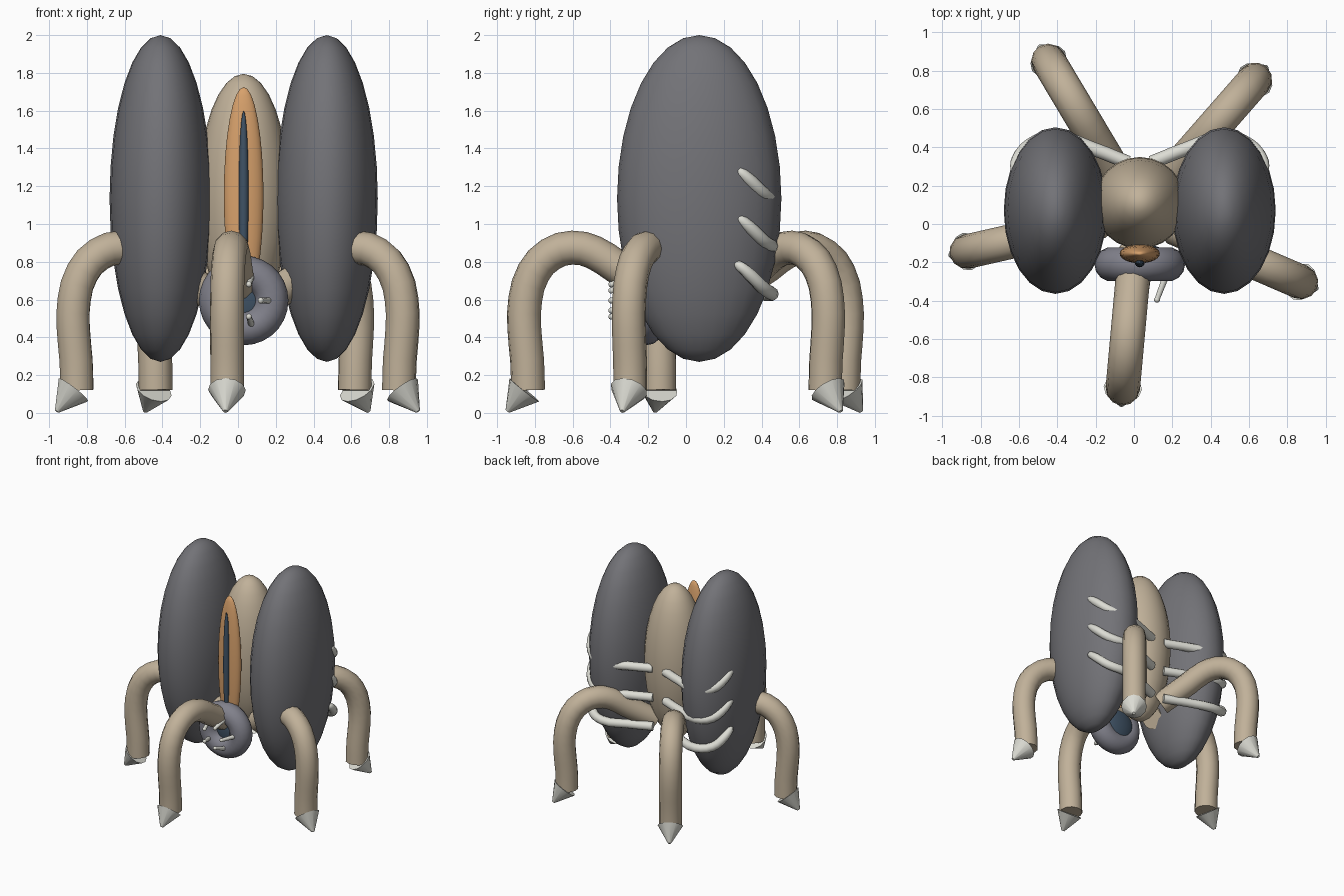
import bpy
import math
from mathutils import Vector

if "Cube" in bpy.data.objects:
    bpy.data.objects.remove(bpy.data.objects["Cube"])


def material(name, rgb):
    m = bpy.data.materials.new(name)
    m.diffuse_color = (*rgb, 1)
    m.use_nodes = True
    m.node_tree.nodes["Principled BSDF"].inputs["Base Color"].default_value = m.diffuse_color
    return m


GREY = material("slate_grey", (0.17, 0.17, 0.185))
LILAC = material("lilac_grey", (0.22, 0.22, 0.26))
TAN = material("tan_hide", (0.53, 0.44, 0.32))
ORANGE = material("amber", (0.69, 0.36, 0.15))
BLUE = material("dark_blue", (0.05, 0.085, 0.13))
BONE = material("bone_white", (0.72, 0.72, 0.66))


def finish(name, mat):
    ob = bpy.context.object
    ob.name = name
    ob.data.materials.clear()
    ob.data.materials.append(mat)
    bpy.ops.object.shade_smooth_by_angle(angle=math.radians(40))
    return ob


def ellipsoid(name, loc, radii, mat, segs=24, rings=16):
    bpy.ops.mesh.primitive_uv_sphere_add(segments=segs, ring_count=rings, radius=1, location=loc)
    bpy.context.object.scale = radii
    bpy.ops.object.transform_apply(location=False, rotation=False, scale=True)
    return finish(name, mat)


def tube(name, pts, radius, mat, taper=None, res=3, bevel=3):
    cu = bpy.data.curves.new(name, 'CURVE')
    cu.dimensions = '3D'
    cu.bevel_depth = radius
    cu.bevel_resolution = bevel
    cu.resolution_u = res
    cu.use_fill_caps = True
    sp = cu.splines.new('BEZIER')
    sp.bezier_points.add(len(pts) - 1)
    for i, (bp, p) in enumerate(zip(sp.bezier_points, pts)):
        bp.co = p
        bp.handle_left_type = bp.handle_right_type = 'AUTO'
        bp.radius = taper[i] if taper else 1
    ob = bpy.data.objects.new(name, cu)
    bpy.context.collection.objects.link(ob)
    bpy.ops.object.select_all(action='DESELECT')
    ob.select_set(True)
    bpy.context.view_layer.objects.active = ob
    bpy.ops.object.convert(target='MESH')
    return finish(name, mat)


def cone(name, base, tip, r1, r2, mat, segs):
    base, tip = Vector(base), Vector(tip)
    axis = tip - base
    bpy.ops.mesh.primitive_cone_add(vertices=segs, radius1=r1, radius2=r2, depth=axis.length,
                                    location=(base + tip) / 2,
                                    rotation=axis.to_track_quat('Z', 'Y').to_euler())
    return finish(name, mat)


CX = 0.03

# Body and the two tall side shells
ellipsoid("body", (CX, 0.11, 1.15), (0.24, 0.24, 0.645), TAN)
for side, label in ((-1, "left"), (1, "right")):
    ellipsoid(label + "_shell", (CX + side * 0.44, 0.07, 1.135), (0.27, 0.435, 0.865), GREY)

# Slit eye on the front
ellipsoid("eye", (CX, -0.155, 1.15), (0.105, 0.05, 0.575), ORANGE)
ellipsoid("pupil", (CX, -0.2, 1.15), (0.026, 0.026, 0.45), BLUE, 16, 12)

# Ring mouth with throat and teeth
MOUTH = Vector((CX, -0.21, 0.595))
bpy.ops.mesh.primitive_torus_add(location=MOUTH, rotation=(math.pi / 2, 0, 0), major_radius=0.147,
                                 minor_radius=0.09, major_segments=28, minor_segments=14)
finish("mouth_ring", LILAC)
ellipsoid("throat", MOUTH + Vector((0, 0.035, 0)), (0.16, 0.07, 0.16), BLUE)
for i in range(5):
    a = math.tau * i / 5
    out = Vector((math.cos(a), 0, math.sin(a)))
    root = MOUTH + out * 0.16
    tip = MOUTH + out * 0.09 + Vector((0, -0.185, 0))
    cone("tooth_%d" % i, root, tip, 0.02, 0.014, BONE, 10)
    ellipsoid("tooth_tip_%d" % i, tip, (0.016,) * 3, BONE, 10, 8)

# Ribs curling from the spine round the back of each shell
RIB = [(0.06, 0.32, 0.0), (0.25, 0.395, 0.0), (0.45, 0.455, 0.0),
       (0.575, 0.41, 0.03), (0.635, 0.34, 0.10), (0.648, 0.28, 0.15), (0.64, 0.25, 0.165)]
for side, label in ((-1, "left"), (1, "right")):
    for k in range(3):
        pts = [(CX + side * x, y, z + 0.63 + 0.25 * k) for x, y, z in RIB]
        tube("%s_rib_%d" % (label, k), pts, 0.036, BONE,
             taper=[1, 1, 1, 1, 0.95, 0.75, 0.2])

# Five arched legs with claws, evenly spread around the body
LEG = [(0.2, 0.64), (0.43, 0.775), (0.55, 0.85), (0.665, 0.875), (0.78, 0.84),
       (0.87, 0.745), (0.915, 0.6), (0.92, 0.45), (0.905, 0.28), (0.9, 0.12)]
HUB = Vector((0.025, 0.06, 0))
for i in range(5):
    a = math.radians(120.8 - 72 * i)
    out = Vector((math.cos(a), math.sin(a), 0))

    def at(r, z):
        return HUB + out * r + Vector((0, 0, z))

    tube("leg_%d" % i, [at(r, z) for r, z in LEG], 0.09, TAN, res=2, bevel=4)
    cone("claw_%d" % i, at(0.92, 0.122), at(1.01, 0.008), 0.1, 0.012, BONE, 12)
